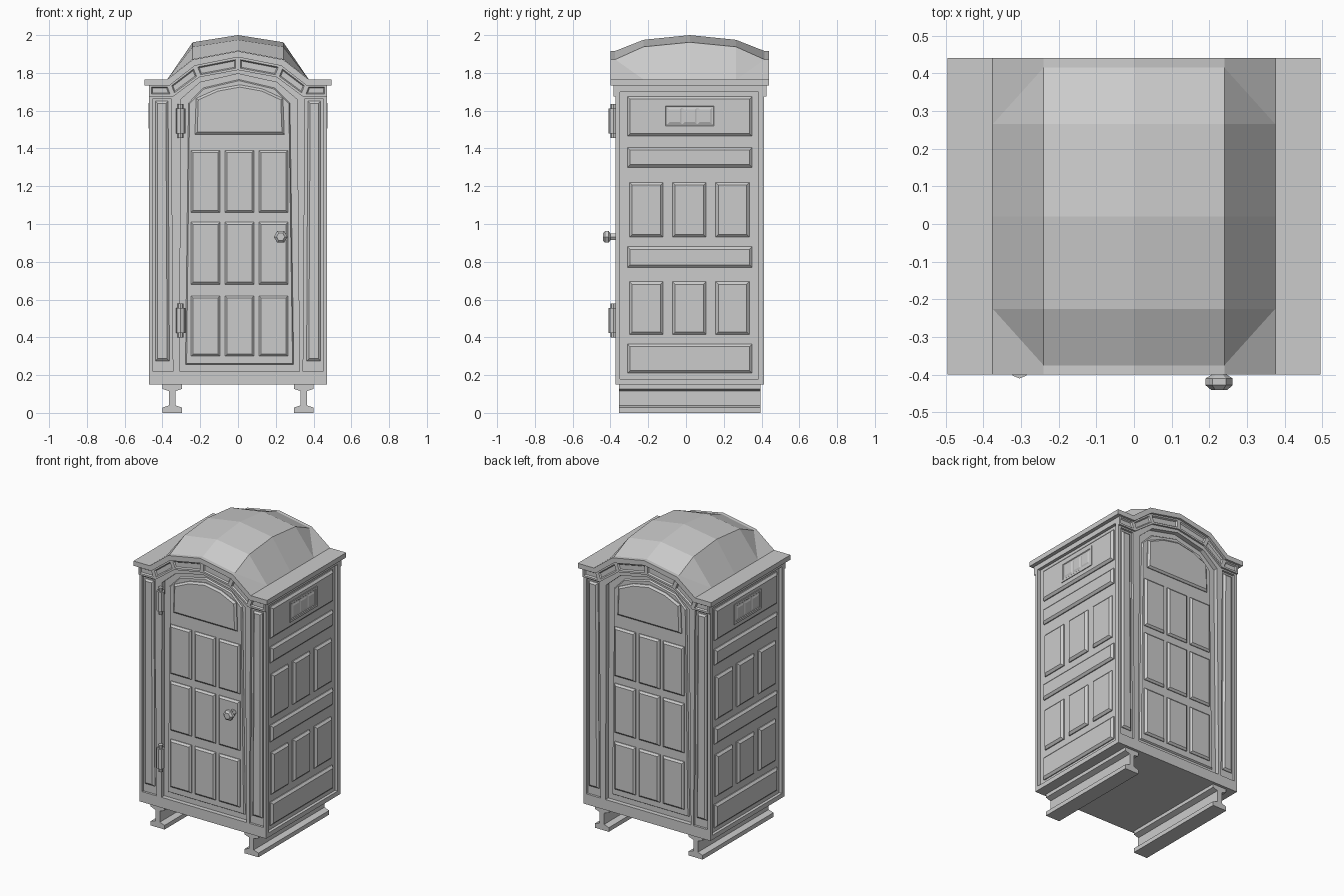
import bpy, bmesh, math
from mathutils import Matrix, Vector

if "Cube" in bpy.data.objects:
    bpy.data.objects.remove(bpy.data.objects["Cube"])

YC = 0.02            # centre of the cabin in depth
HD, HW = 0.393, 0.47  # cabin half depth and half width
SPIN = Matrix.Translation((0, YC, 0)) @ Matrix.Rotation(math.pi, 4, 'Z') @ Matrix.Translation((0, -YC, 0))


def front(u, v, d): return Vector((u, YC - d, v))
def side(u, v, d): return Vector((d, u + YC, v))
def rect(a, b, c, d): return [(a, c), (b, c), (b, d), (a, d)]
def flip(poly): return [(-u, v) for u, v in poly]


def finish(name, bm):
    bmesh.ops.remove_doubles(bm, verts=bm.verts, dist=1e-5)
    bmesh.ops.recalc_face_normals(bm, faces=bm.faces)
    me = bpy.data.meshes.new(name)
    bm.to_mesh(me)
    bm.free()
    ob = bpy.data.objects.new(name, me)
    bpy.context.collection.objects.link(ob)
    return ob


def spin_copy(ob, name):
    c = bpy.data.objects.new(name, ob.data)
    bpy.context.collection.objects.link(c)
    c.matrix_world = SPIN


def loft(name, loops, twin=None):
    """Closed solid through equal-length loops of 3D points."""
    bm = bmesh.new()
    rings = [[bm.verts.new(p) for p in lp] for lp in loops]
    n = len(rings[0])
    for a, b in zip(rings, rings[1:]):
        for i in range(n):
            j = (i + 1) % n
            bm.faces.new((a[i], a[j], b[j], b[i]))
    bm.faces.new(rings[0])
    bm.faces.new(rings[-1])
    ob = finish(name, bm)
    if twin:
        spin_copy(ob, twin)
    return ob


def inset(poly, d):
    p = [Vector(q) for q in poly]
    n = len(p)
    area = sum(p[i].x * p[(i + 1) % n].y - p[(i + 1) % n].x * p[i].y for i in range(n))
    s = 1 if area > 0 else -1
    out = []
    for i in range(n):
        e1, e2 = (p[i] - p[i - 1]).normalized(), (p[(i + 1) % n] - p[i]).normalized()
        n1, n2 = Vector((-e1.y, e1.x)) * s, Vector((-e2.y, e2.x)) * s
        out.append(tuple(p[i] + (n1 + n2) * d / (1 + n1.dot(n2))))
    return out


def shape(name, fn, steps, twin=None):
    """Loft of (outline, depth) steps on the front or side plane."""
    return loft(name, [[fn(u, v, d) for u, v in poly] for poly, d in steps], twin)


def raised(name, fn, poly, d0, d1, bev=0.012, twin=None):
    return shape(name, fn, [(poly, d0), (poly, d0 + (d1 - d0) * .4), (inset(poly, bev), d1)], twin)


# cabin body with recesses for doors, posts and side walls
body_top = [(HW, 1.745), (.37, 1.745), (.235, 1.85), (0, 1.895), (-.235, 1.85), (-.37, 1.745), (-HW, 1.745)]
body_poly = [(-HW, .15), (HW, .15)] + body_top
body = shape("cabin_body", front, [(body_poly, -HD), (body_poly, HD)])
opening = [(-.308, .22), (.325, .22), (.312, 1.66), (.205, 1.75), (0, 1.795), (-.2, 1.75), (-.303, 1.66)]
post = [(-.45, .22), (-.345, .22), (-.355, 1.665), (-.45, 1.665)]
wall = rect(-.37, .365, .18, 1.70)
cuts = [(front, opening, HD - .03), (front, post, HD - .015), (front, flip(post), HD - .015), (side, wall, HW - .02)]
bpy.context.view_layer.objects.active = body
for fn, poly, d in cuts:
    for turn in (False, True):
        cutter = shape("cutter", fn, [(poly, d), (poly, .6)])
        if turn:
            cutter.data.transform(SPIN)
        cutter.hide_render = True
        m = body.modifiers.new("cut", 'BOOLEAN')
        m.operation, m.solver, m.object = 'DIFFERENCE', 'EXACT', cutter
        bpy.ops.object.modifier_apply(modifier=m.name)
        bpy.data.objects.remove(cutter)

# door leaf with its panels
leaf = [(-.278, .255), (.295, .255), (.275, 1.64), (.195, 1.72), (0.005, 1.765), (-.185, 1.72), (-.262, 1.64)]
raised("front_door", front, leaf, HD - .035, HD - .02, .006, "back_door")
for r, (z0, z1) in enumerate([(.30, .62), (.68, 1.01), (1.06, 1.39)]):
    for c in range(3):
        x0 = -.25 + .18 * c
        raised(f"door_panel_{r}{c}", front, rect(x0, x0 + .155, z0, z1), HD - .022, HD - .004, .012,
               f"back_door_panel_{r}{c}")
arch_panel = [(-.228, 1.475), (.245, 1.475), (.238, 1.665), (.13, 1.715), (.01, 1.737), (-.11, 1.715), (-.222, 1.665)]
raised("door_arch_panel", front, arch_panel, HD - .022, HD - .004, .012, "back_door_arch_panel")

# post strips
strip = [(-.437, .275), (-.363, .275), (-.37, 1.65), (-.437, 1.65)]
for nm, poly in (("left", strip), ("right", flip(strip))):
    raised(nm + "_post_strip", front, poly, HD - .017, HD, .012, nm + "_back_post_strip")

# arched cornice with sunken panels
hi = [(-HW, 1.737), (-.365, 1.737), (-.23, 1.84), (0, 1.885), (.23, 1.84), (.365, 1.737), (HW, 1.737)]
lo = [(-HW, 1.675), (-.343, 1.675), (-.205, 1.777), (0, 1.815), (.205, 1.777), (.343, 1.675), (HW, 1.675)]
for i in range(6):
    q = [lo[i], lo[i + 1], hi[i + 1], hi[i]]
    shape(f"cornice_{i}", front, [(q, HD - .005), (q, HD + .012), (inset(q, .012), HD + .012),
                                  (inset(q, .018), HD + .003)], f"back_cornice_{i}")

# side wall panels
D0, D1 = HW - .022, HW - .001
rows = [rect(-.33, .33, 1.465, 1.675), rect(-.33, .33, 1.30, 1.405), rect(-.33, .33, .77, .88), rect(-.33, .33, .21, .365)]
for z0, z1 in ((.93, 1.22), (.415, .695)):
    rows += [rect(c - .089, c + .089, z0, z1) for c in (-.23, -.002, .226)]
for i, poly in enumerate(rows):
    raised(f"right_wall_panel_{i}", side, poly, D0, D1, .014, f"left_wall_panel_{i}")

# side vents
v = rect(-.143, .143, 1.505, 1.64)
shape("right_vent_frame", side, [(v, D0), (v, HW + .004), (inset(v, .014), HW + .004), (inset(v, .018), HW)],
      "left_vent_frame")
for i in range(3):
    c = -.08 + .08 * i
    raised(f"right_vent_slot_{i}", side, rect(c - .037, c + .037, 1.53, 1.615), HW - .003, HW + .004, .01,
           f"left_vent_slot_{i}")

# roof slab with overhanging brim
top = [(-.495, 1.765), (-.375, 1.765), (-.24, 1.87), (0, 1.915), (.24, 1.87), (.375, 1.765), (.495, 1.765)]
under = [(-.495, 1.733), (-.363, 1.733), (-.228, 1.838), (0, 1.883), (.228, 1.838), (.363, 1.733), (.495, 1.733)]
roof = top + under[::-1]
shape("roof_brim", front, [(roof, -.42), (roof, .42)])

# faceted dome
bm = bmesh.new()
ys = (-.375, -.225, .02, .265, .415)
shoulder = (1.871, 1.938, 1.962, 1.938, 1.871)
ridge = (1.916, 1.975, 2.0, 1.975, 1.916)
grid = []
for k, y in enumerate(ys):
    ye = min(max(y, ys[1]), ys[3])
    pts = [(-.375, ye, 1.765), (-.24, y, shoulder[k]), (0, y, ridge[k]), (.24, y, shoulder[k]), (.375, ye, 1.765)]
    grid.append([bm.verts.new(p) for p in pts])
for a, b in zip(grid, grid[1:]):
    for i in range(4):
        bm.faces.new((a[i], a[i + 1], b[i + 1], b[i]))
finish("roof_dome", bm)

# I-beam skids
half = [(.052, 0), (.052, .028), (.017, .04), (.017, .115), (.052, .127), (.052, .152)]
beam = half + flip(half)[::-1]
for nm, x in (("left", -.348), ("right", .348)):
    poly = [(u + x, z) for u, z in beam]
    shape(nm + "_skid", front, [(poly, -.375), (poly, .375)])


def ring(n, r, pos, axis):
    pts = [(r * math.cos(2 * math.pi * i / n), r * math.sin(2 * math.pi * i / n)) for i in range(n)]
    x, y, z = pos
    return [(x + a, y + b, z) if axis == 'Z' else (x + a, y, z + b) for a, b in pts]


# hinges: thick barrel with a pin
for nm, z in (("lower", .49), ("upper", 1.545)):
    for part, r, h in (("barrel", .025, .066), ("pin", .015, .09)):
        loft(f"{nm}_hinge_{part}", [ring(8, r, (-.304, -.385, z + s * h), 'Z') for s in (-1, 1)])

# door knob
knob = [(.02, -.345), (.02, -.40), (.036, -.41), (.036, -.428), (.022, -.44)]
loft("door_knob", [ring(6, r, (.226, y, .932), 'Y') for r, y in knob])
